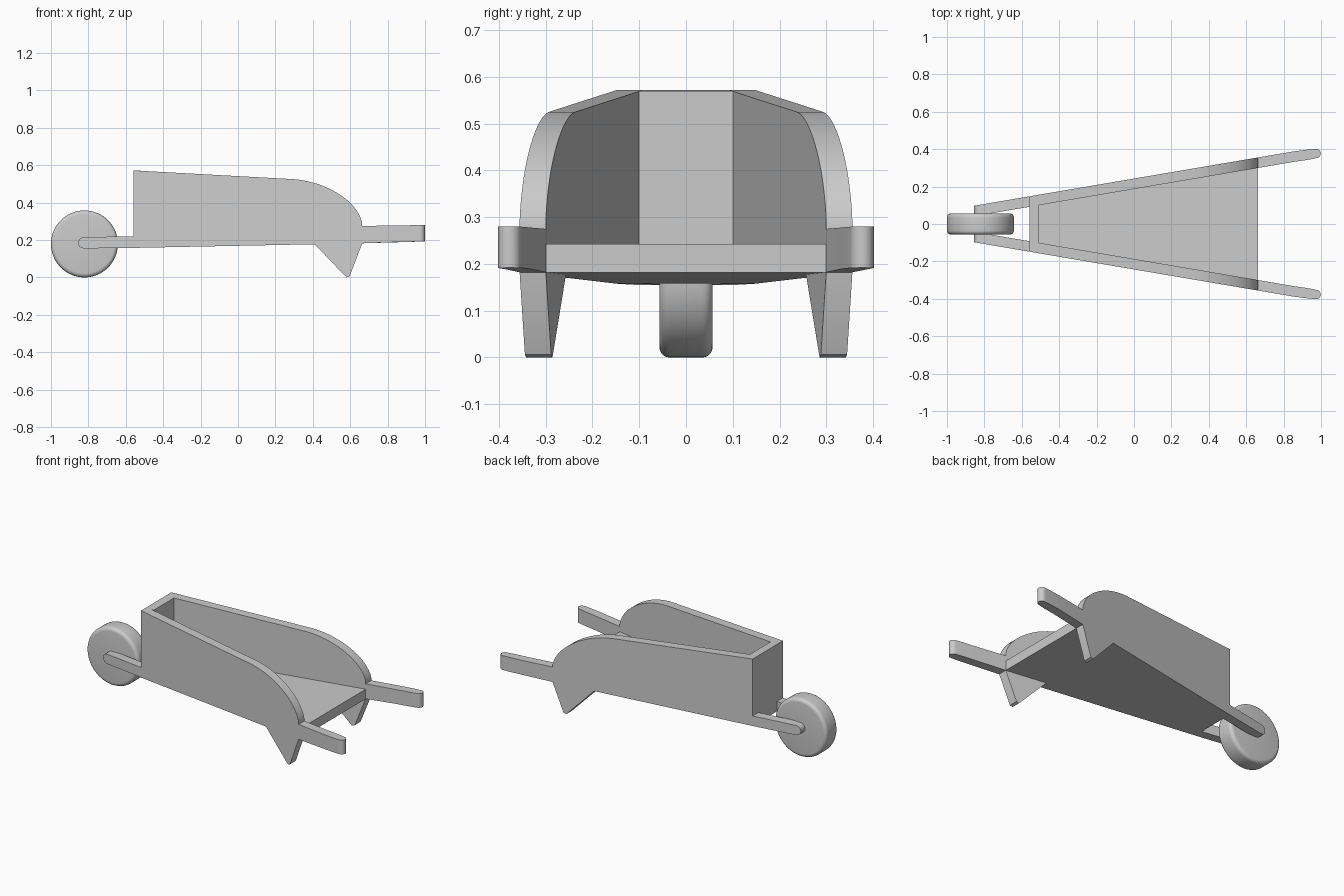
import bpy, bmesh, math
from mathutils import Vector, Matrix
from mathutils.geometry import interpolate_bezier

if "Cube" in bpy.data.objects:
    bpy.data.objects.remove(bpy.data.objects["Cube"])


def finish(name, bm, mirror=False):
    bmesh.ops.recalc_face_normals(bm, faces=bm.faces)
    me = bpy.data.meshes.new(name)
    bm.to_mesh(me)
    bm.free()
    ob = bpy.data.objects.new(name, me)
    bpy.context.collection.objects.link(ob)
    bpy.ops.object.select_all(action='DESELECT')
    ob.select_set(True)
    bpy.context.view_layer.objects.active = ob
    bpy.ops.object.shade_smooth_by_angle(angle=math.radians(30))
    if mirror:
        m = ob.modifiers.new("Mirror", 'MIRROR')
        m.use_axis = (False, True, False)
        m.use_mirror_merge = False
    return ob


def loft(name, loop_a, loop_b, mirror=False):
    """Closed solid between two matching outlines."""
    bm = bmesh.new()
    a = [bm.verts.new(p) for p in loop_a]
    b = [bm.verts.new(p) for p in loop_b]
    n = len(a)
    bm.faces.new(a)
    bm.faces.new(b[::-1])
    for i in range(n):
        j = (i + 1) % n
        bm.faces.new((a[i], b[i], b[j], a[j]))
    return finish(name, bm, mirror)


def outer(x):
    return 0.243 + 0.17 * x


def inner(x):
    return outer(x) - 0.056


def under(x):
    return 0.169 + 0.02 * x


# Side panel with axle arm and leg, as one splayed board
profile = [(-0.56, 0.22), (-0.56, 0.572)]
curve = interpolate_bezier(Vector((0.30, 0.525)), Vector((0.47, 0.512)),
                           Vector((0.64, 0.41)), Vector((0.664, 0.29)), 16)
profile += [(p.x, p.y) for p in curve]
profile += [(0.664, 0.275), (0.664, under(0.664)), (0.597, 0.006), (0.58, 0.0),
            (0.41, under(0.41)), (-0.56, under(-0.56))]
for i in range(9):
    t = math.radians(-90 - 22.5 * i)
    profile.append((-0.825 + 0.03 * math.cos(t), 0.185 + 0.03 * math.sin(t)))
loft("side_panel", [(x, outer(x), z) for x, z in profile],
     [(x, inner(x), z) for x, z in profile], mirror=True)

# Handles with a rounded grip end
plan = [(0.664, inner(0.664)), (0.85, inner(0.85)), (0.93, 0.343), (0.974, 0.352)]
plan += [(0.974 + 0.025 * math.sin(t), 0.377 - 0.025 * math.cos(t))
         for t in (math.radians(a) for a in range(25, 180, 25))]
plan += [(0.965, 0.401), (0.93, 0.398), (0.85, outer(0.85)), (0.664, outer(0.664))]
loft("handle", [(x, y, under(x) + 0.003 * (x > 0.7)) for x, y in plan],
     [(x, y, 0.275 + 0.015 * (x - 0.664)) for x, y in plan], mirror=True)

# Tray floor
corners = [(-0.56, -1), (0.664, -1), (0.664, 1), (-0.56, 1)]
loft("tray_floor", [(x, s * inner(x), under(x)) for x, s in corners],
     [(x, s * inner(x), under(x) + 0.06) for x, s in corners])

# Front board of the tray
board = [(-0.56, -1), (-0.508, -1), (-0.508, 1), (-0.56, 1)]
loft("front_board", [(x, s * inner(x), under(x) + 0.06) for x, s in board],
     [(x, s * inner(x), 0.543 - 0.0523 * x) for x, s in board])

# Wheel
bm = bmesh.new()
bmesh.ops.create_cone(bm, cap_ends=True, segments=64, radius1=0.179,
                      radius2=0.179, depth=0.114,
                      matrix=Matrix.Translation((-0.821, 0, 0.179)) @ Matrix.Rotation(math.pi / 2, 4, 'X'))
rims = [e for e in bm.edges if any(len(f.verts) > 4 for f in e.link_faces)]
bmesh.ops.bevel(bm, geom=rims, offset=0.022, segments=5, profile=0.5, affect='EDGES')
finish("wheel", bm)
